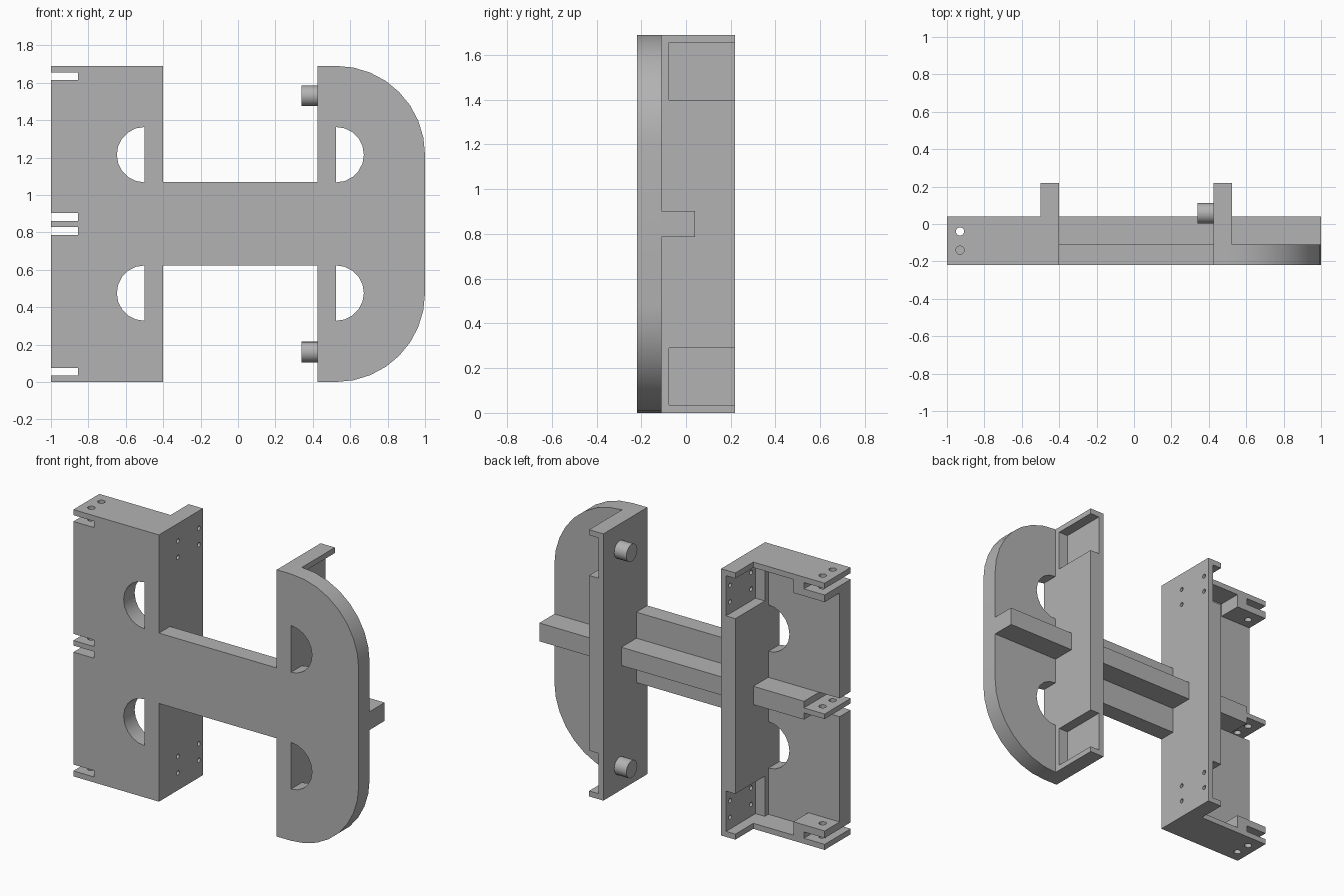
import bpy, bmesh, math
from mathutils import Matrix, Vector

old = bpy.data.objects.get("Cube")
if old:
    bpy.data.objects.remove(old, do_unlink=True)

H = 1.69                      # overall height, parts mirror about H / 2
FRONT, PLATE, RIB, BACK = -0.22, -0.11, 0.04, 0.22
LEFT, SLOT_END = -1.0, -0.855
WALL_A, WALL_B, T = -0.4, 0.425, 0.1

grey = bpy.data.materials.new("plain_grey")
grey.use_nodes = True
grey.diffuse_color = (0.45, 0.45, 0.45, 1)
grey.node_tree.nodes["Principled BSDF"].inputs["Base Color"].default_value = (0.45, 0.45, 0.45, 1)


def finish(name, bm):
    bmesh.ops.recalc_face_normals(bm, faces=bm.faces)
    mesh = bpy.data.meshes.new(name)
    bm.to_mesh(mesh)
    bm.free()
    mesh.materials.append(grey)
    obj = bpy.data.objects.new(name, mesh)
    bpy.context.collection.objects.link(obj)
    return obj


def box(name, x, y, z):
    bm = bmesh.new()
    lo, hi = Vector((x[0], y[0], z[0])), Vector((x[1], y[1], z[1]))
    bmesh.ops.create_cube(bm, size=1, matrix=Matrix.Translation((lo + hi) / 2)
                          @ Matrix.Diagonal((hi - lo).to_4d()))
    return finish(name, bm)


def prism(name, outline, y0, y1):
    """Extrude an x-z outline along y."""
    bm = bmesh.new()
    face = bm.faces.new([bm.verts.new((x, y0, z)) for x, z in outline])
    ext = bmesh.ops.extrude_face_region(bm, geom=[face])
    bmesh.ops.translate(bm, vec=(0, y1 - y0, 0),
                        verts=[v for v in ext["geom"] if isinstance(v, bmesh.types.BMVert)])
    return finish(name, bm)


def rod(name, radius, start, end, sides=16):
    a, b = Vector(start), Vector(end)
    bm = bmesh.new()
    turn = (b - a).to_track_quat("Z", "Y").to_matrix().to_4x4()
    bmesh.ops.create_cone(bm, cap_ends=True, segments=sides, radius1=radius, radius2=radius,
                          depth=(b - a).length, matrix=Matrix.Translation((a + b) / 2) @ turn)
    return finish(name, bm)


def arc(cx, cz, r, a0, a1, n):
    angles = [math.radians(a0 + (a1 - a0) * i / n) for i in range(n + 1)]
    return [(cx + r * math.cos(a), cz + r * math.sin(a)) for a in angles]


def cut(obj, cutters):
    for c in cutters:
        c.hide_render = True
        mod = obj.modifiers.new("cut", "BOOLEAN")
        mod.operation, mod.solver, mod.object = "DIFFERENCE", "EXACT", c
    bpy.context.view_layer.update()
    mesh = bpy.data.meshes.new_from_object(
        obj.evaluated_get(bpy.context.evaluated_depsgraph_get()))
    obj.modifiers.clear()
    obj.data = mesh


def span(z, lower):
    """Height range, flipped for the lower half."""
    return (H - z[1], H - z[0]) if lower else z


# Front plate: notched left leg, crossbar and rounded right leg
upper = [(LEFT, 0.861), (SLOT_END, 0.861), (SLOT_END, 0.903), (LEFT, 0.903),
         (LEFT, 1.615), (SLOT_END, 1.615), (SLOT_END, 1.655), (LEFT, 1.655),
         (LEFT, H), (WALL_A, H), (WALL_A, 1.068), (WALL_B, 1.068), (WALL_B, H)]
upper += arc(WALL_B + T, 1.215, H - 1.215, 90, 0, 8)
plate = prism("front_plate", upper + [(x, H - z) for x, z in reversed(upper)], FRONT, PLATE)

# Half-round hand holes
windows = []
for z in (1.215, H - 1.215):
    for x, a in ((WALL_A - T, 90), (WALL_B + T, -90)):
        windows.append(prism("window_cutter", arc(x, z, 0.148, a, a + 180, 10), -0.4, 0.0))

# Pin holes through the hinge tabs
pins = [rod("pin_cutter", 0.022, (-0.93, -0.04, -0.1), (-0.93, -0.04, H + 0.1))]
for z0, z1 in ((-0.1, 0.1), (0.81, 0.88), (H - 0.1, H + 0.1)):
    pins.append(rod("pin_cutter", 0.022, (-0.93, -0.14, z0), (-0.93, -0.14, z1)))
cut(plate, windows + pins[1:])

# Upright walls with a pocket at each end
walls = []
for name, x, side in (("left_wall", WALL_A, -1), ("right_wall", WALL_B, 1)):
    outer = x + side * T
    wall = box(name, sorted((x, outer)), (PLATE, BACK), (0, H))
    cutters = [box("pocket_cutter", sorted((x + side * 0.035, outer + side * 0.1)),
                   (-0.075, BACK + 0.1), span((1.4, 1.655), low)) for low in (False, True)]
    cut(wall, cutters)
    walls.append(wall)
    windows += cutters

# Screw holes in the left wall pockets
screws = []
for y in (-0.03, 0.18):
    for z in (1.475, 1.58):
        for zz in (z, H - z):
            screws.append(rod("screw_cutter", 0.014, (-0.48, y, zz), (-0.3, y, zz), 12))
cut(walls[0], screws)

# Pegs on the right wall
pegs = [rod(n, 0.055, (WALL_B, 0.057, z), (0.34, 0.057, z), 24)
        for n, z in (("upper_peg", 1.53), ("lower_peg", H - 1.53))]

# Middle rib in three runs, ending in a thin hinge tab
rib_z = (0.787, 0.903)
for name, x in (("left_rib", (SLOT_END, WALL_A - T)), ("centre_rib", (WALL_A, WALL_B)),
                ("right_rib", (WALL_B + T, 1.0))):
    box(name, x, (PLATE, RIB), rib_z)
middle_tab = box("middle_tab", (LEFT, SLOT_END), (PLATE, RIB), (0.829, 0.861))
cut(middle_tab, pins[:1])

# Top and bottom flanges with slotted hinge blocks
for name, low in (("top", False), ("bottom", True)):
    flange = box(name + "_flange", (LEFT, WALL_A - T), (PLATE, RIB), span((1.655, H), low))
    tab = box(name + "_tab", (LEFT, -0.78), (PLATE, RIB), span((1.57, 1.615), low))
    box(name + "_tab_web", (SLOT_END, -0.78), (PLATE, RIB), span((1.615, 1.655), low))
    cut(flange, pins[:1])
    cut(tab, pins[:1])

for c in windows + pins + screws:
    bpy.data.objects.remove(c, do_unlink=True)

# Smooth the rounded parts, keep hard edges
bpy.ops.object.select_all(action="DESELECT")
for o in [plate] + pegs:
    o.select_set(True)
bpy.context.view_layer.objects.active = plate
bpy.ops.object.shade_smooth_by_angle(angle=math.radians(30))
